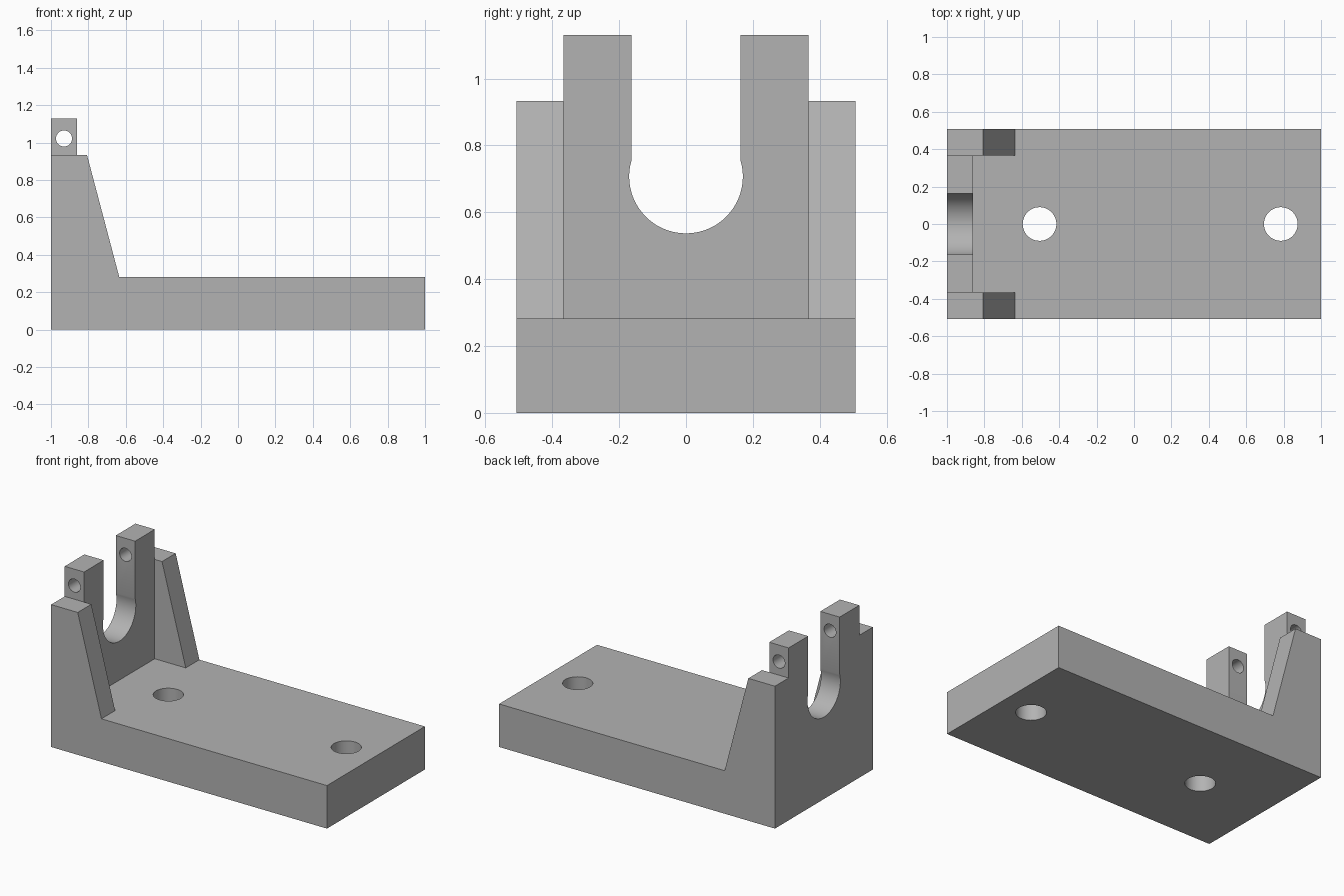
import bpy, bmesh, math
from mathutils import Vector

cube = bpy.data.objects.get("Cube")
if cube:
    bpy.data.objects.remove(cube, do_unlink=True)

grey = bpy.data.materials.new("plain grey")
grey.use_nodes = True
colour = (0.45, 0.45, 0.45, 1)
grey.diffuse_color = colour
grey.node_tree.nodes["Principled BSDF"].inputs["Base Color"].default_value = colour

BASE_TOP, HALF_W, WALL_W = 0.282, 0.507, 0.366
WALL_X, EAR_TOP = -0.86, 1.13


def prism(name, points, depth):
    """Extrude a closed 3D outline along the depth vector."""
    bm = bmesh.new()
    face = bm.faces.new([bm.verts.new(p) for p in points])
    moved = bmesh.ops.extrude_face_region(bm, geom=[face])["geom"]
    bmesh.ops.translate(bm, vec=Vector(depth),
                        verts=[v for v in moved if isinstance(v, bmesh.types.BMVert)])
    if face.is_valid and not any(len(e.link_faces) == 2 for e in face.edges):
        bm.faces.remove(face)
    bmesh.ops.recalc_face_normals(bm, faces=bm.faces)
    mesh = bpy.data.meshes.new(name)
    bm.to_mesh(mesh)
    bm.free()
    mesh.materials.append(grey)
    obj = bpy.data.objects.new(name, mesh)
    bpy.context.collection.objects.link(obj)
    return obj


def arc(radius, start, end, steps):
    return [(radius * math.cos(start + (end - start) * i / steps),
             radius * math.sin(start + (end - start) * i / steps)) for i in range(steps + 1)]


def combine(target, tool, operation):
    mod = target.modifiers.new("join", "BOOLEAN")
    mod.operation, mod.solver, mod.object = operation, "EXACT", tool
    bpy.context.view_layer.objects.active = target
    bpy.ops.object.modifier_apply(modifier=mod.name)
    bpy.data.objects.remove(tool, do_unlink=True)


# Base plate
bracket = prism("bracket", [(-1, -HALF_W, 0), (1, -HALF_W, 0), (1, HALF_W, 0), (-1, HALF_W, 0)],
                (0, 0, BASE_TOP))

# Upright wall with two ears around a keyhole slot
slot_half, radius, centre_z = 0.163, 0.17, 0.707
lip = math.acos(slot_half / radius)
slot = [(y, z + centre_z) for y, z in arc(radius, lip, -math.pi - lip, 48)]
outline = ([(-WALL_W, 0), (WALL_W, 0), (WALL_W, EAR_TOP), (slot_half, EAR_TOP)]
           + slot + [(-slot_half, EAR_TOP), (-WALL_W, EAR_TOP)])
wall = prism("upright_wall", [(-1, y, z) for y, z in outline], (WALL_X + 1, 0, 0))
combine(bracket, wall, "UNION")

# Sloped side gussets
profile = [(-1, 0), (-0.635, 0), (-0.635, BASE_TOP), (-0.807, 0.933), (-1, 0.933)]
for side in (-1, 1):
    gusset = prism("gusset", [(x, side * WALL_W, z) for x, z in profile],
                   (0, side * (HALF_W - WALL_W), 0))
    combine(bracket, gusset, "UNION")

# Mounting holes through the base
for x in (-0.505, 0.785):
    ring = arc(0.09, 0, math.tau, 48)[:-1]
    drill = prism("base_drill", [(x + a, b, -0.1) for a, b in ring], (0, 0, 0.5))
    combine(bracket, drill, "DIFFERENCE")

# Cross-pin hole through both ears
ring = arc(0.043, 0, math.tau, 32)[:-1]
drill = prism("pin_drill", [(a - 0.93, -0.6, b + 1.022) for a, b in ring], (0, 1.2, 0))
combine(bracket, drill, "DIFFERENCE")

# Smooth curved walls, crisp edges
bpy.ops.object.select_all(action="DESELECT")
bracket.select_set(True)
bpy.context.view_layer.objects.active = bracket
bpy.ops.object.shade_smooth_by_angle(angle=math.radians(15))
